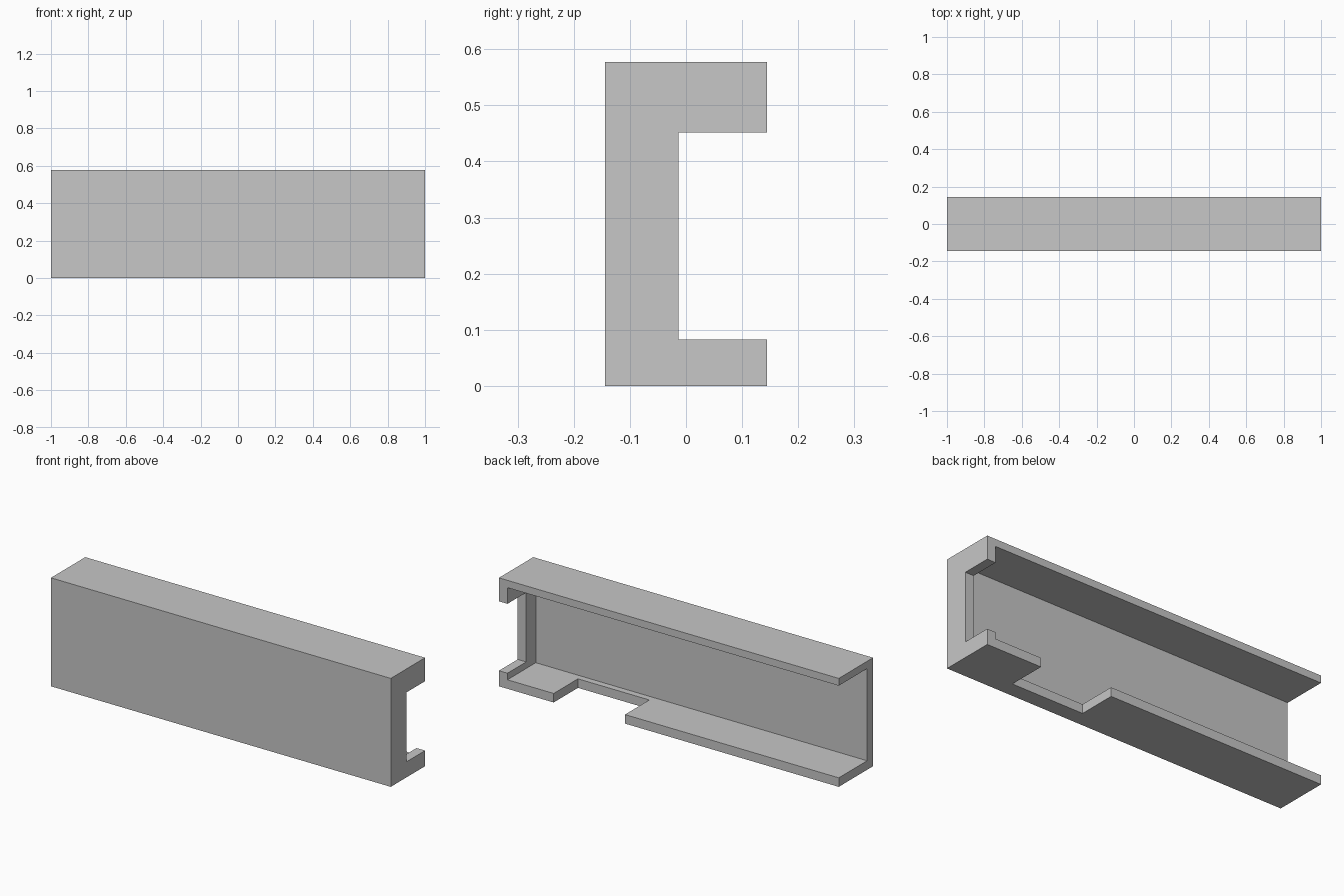
import bpy

cube = bpy.data.objects.get("Cube")
if cube:
    bpy.data.objects.remove(cube, do_unlink=True)

grey = bpy.data.materials.new("light_grey")
grey.use_nodes = True
colour = (0.57, 0.57, 0.57, 1)
grey.diffuse_color = colour
grey.node_tree.nodes["Principled BSDF"].inputs["Base Color"].default_value = colour


def box(name, low, high):
    """Axis-aligned box between two corners."""
    centre = [(a + b) / 2 for a, b in zip(low, high)]
    bpy.ops.mesh.primitive_cube_add(size=1, location=centre)
    obj = bpy.context.object
    obj.name = name
    obj.scale = [b - a for a, b in zip(low, high)]
    bpy.ops.object.transform_apply(location=True, rotation=False, scale=True)
    obj.data.materials.append(grey)
    return obj


DEPTH, HEIGHT = 0.144, 0.577

# Solid block that becomes the channel
channel = box("channel", (-1, -DEPTH, 0), (1, DEPTH, HEIGHT))

cutters = [
    # Long hollow, open at the back and at one end
    box("hollow_cutter", (-1.2, -0.094, 0.048), (0.95, 0.3, 0.538)),
    # Opening through the end wall
    box("end_opening_cutter", (0.8, -0.013, 0.083), (1.2, 0.4, 0.452)),
    # Notch in the lower flange
    box("flange_notch_cutter", (0.258, -0.06, -0.2), (0.678, 0.5, 0.2)),
]

for cutter in cutters:
    cutter.hide_render = True
    cut = channel.modifiers.new(cutter.name, "BOOLEAN")
    cut.operation = "DIFFERENCE"
    cut.solver = "EXACT"
    cut.object = cutter

# Bake the cuts, then drop the cutters
bpy.ops.object.select_all(action="DESELECT")
channel.select_set(True)
bpy.context.view_layer.objects.active = channel
for cutter in cutters:
    bpy.ops.object.modifier_apply(modifier=cutter.name)
    bpy.data.objects.remove(cutter, do_unlink=True)
